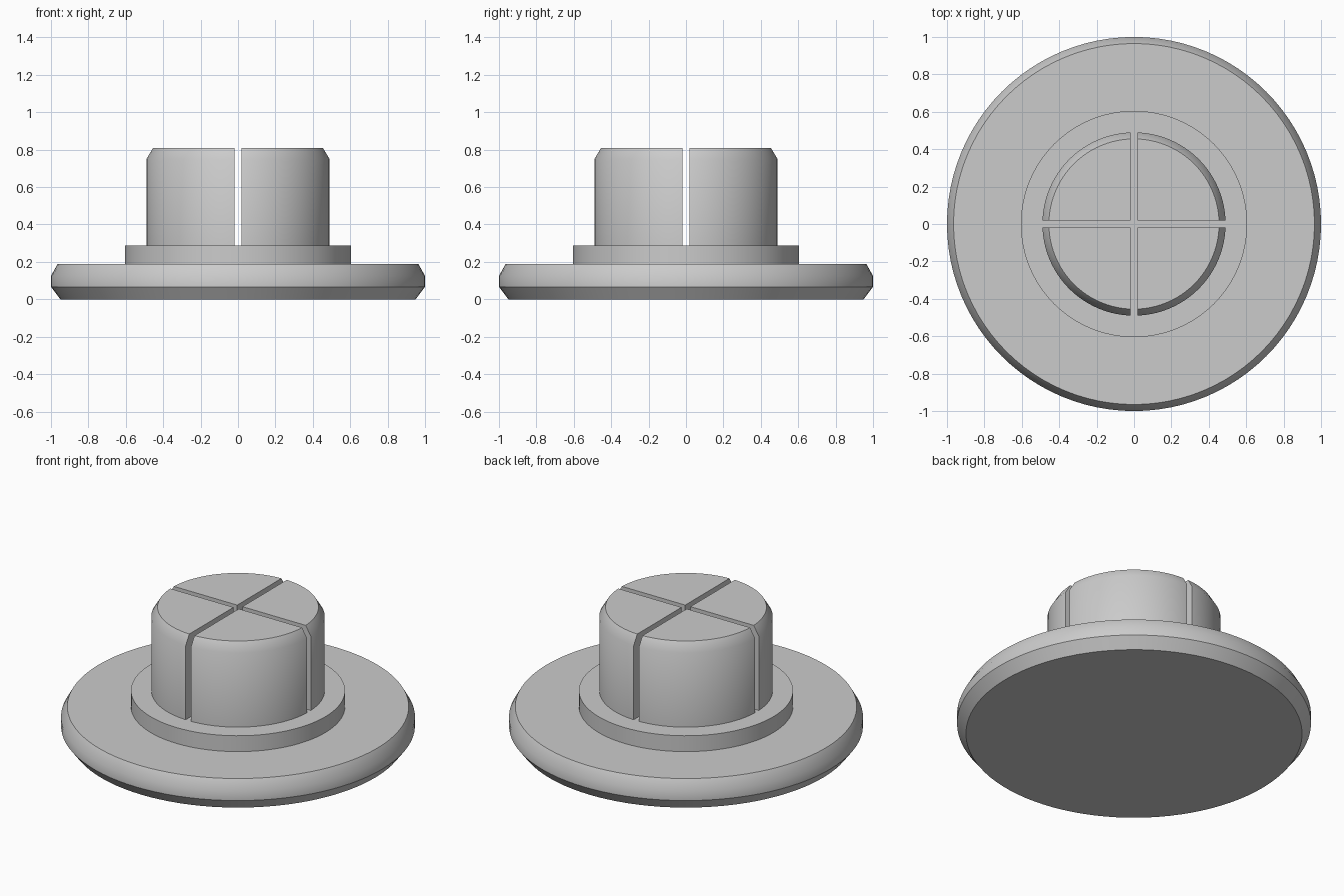
import bpy, bmesh, math
from mathutils import Matrix

SEGMENTS = 96
HALF_SLOT = 0.018

cube = bpy.data.objects.get("Cube")
if cube:
    bpy.data.objects.remove(cube, do_unlink=True)

grey = bpy.data.materials.new("light grey plastic")
grey.use_nodes = True
color = (0.6, 0.6, 0.6, 1)
grey.diffuse_color = color
grey.node_tree.nodes["Principled BSDF"].inputs["Base Color"].default_value = color


def lathe(profile):
    """Closed solid of revolution from (radius, height) points, bottom to top."""
    bm = bmesh.new()
    rings = []
    for r, z in profile:
        angles = [math.tau * i / SEGMENTS for i in range(SEGMENTS)]
        rings.append([bm.verts.new((r * math.cos(a), r * math.sin(a), z)) for a in angles])
    for low, high in zip(rings, rings[1:]):
        for i in range(SEGMENTS):
            j = (i + 1) % SEGMENTS
            bm.faces.new((low[i], low[j], high[j], high[i]))
    bm.faces.new(rings[0][::-1])
    bm.faces.new(rings[-1])
    return bm


def finish(bm, name):
    bmesh.ops.recalc_face_normals(bm, faces=bm.faces[:])
    mesh = bpy.data.meshes.new(name)
    bm.to_mesh(mesh)
    bm.free()
    mesh.materials.append(grey)
    obj = bpy.data.objects.new(name, mesh)
    bpy.context.collection.objects.link(obj)
    bpy.ops.object.select_all(action="DESELECT")
    obj.select_set(True)
    bpy.context.view_layer.objects.active = obj
    bpy.ops.object.shade_smooth_by_angle(angle=math.radians(32))
    return obj


# Wide chamfered disc with the raised collar on top
finish(lathe([(0.95, 0), (1, 0.067), (1, 0.125), (0.965, 0.188),
              (0.605, 0.188), (0.605, 0.287)]), "flange_with_collar")

# One quarter of the split post, cut back from both slot planes
bm = lathe([(0.49, 0.27), (0.49, 0.75), (0.455, 0.808)])
for normal in ((1, 0, 0), (0, 1, 0)):
    cut = bmesh.ops.bisect_plane(
        bm, geom=bm.verts[:] + bm.edges[:] + bm.faces[:], dist=1e-5,
        plane_co=[HALF_SLOT * n for n in normal], plane_no=normal, clear_inner=True)
    rim = [e for e in cut["geom_cut"] if isinstance(e, bmesh.types.BMEdge)]
    bmesh.ops.edgeloop_fill(bm, edges=rim)
quarter = finish(bm, "post_quarter_back_left")

# The other three quarters around the cross-shaped slot
for turn, place in enumerate(("back_right", "front_right", "front_left"), 1):
    copy = quarter.copy()
    copy.name = "post_quarter_" + place
    copy.matrix_world = Matrix.Rotation(turn * math.pi / 2, 4, "Z")
    bpy.context.collection.objects.link(copy)
